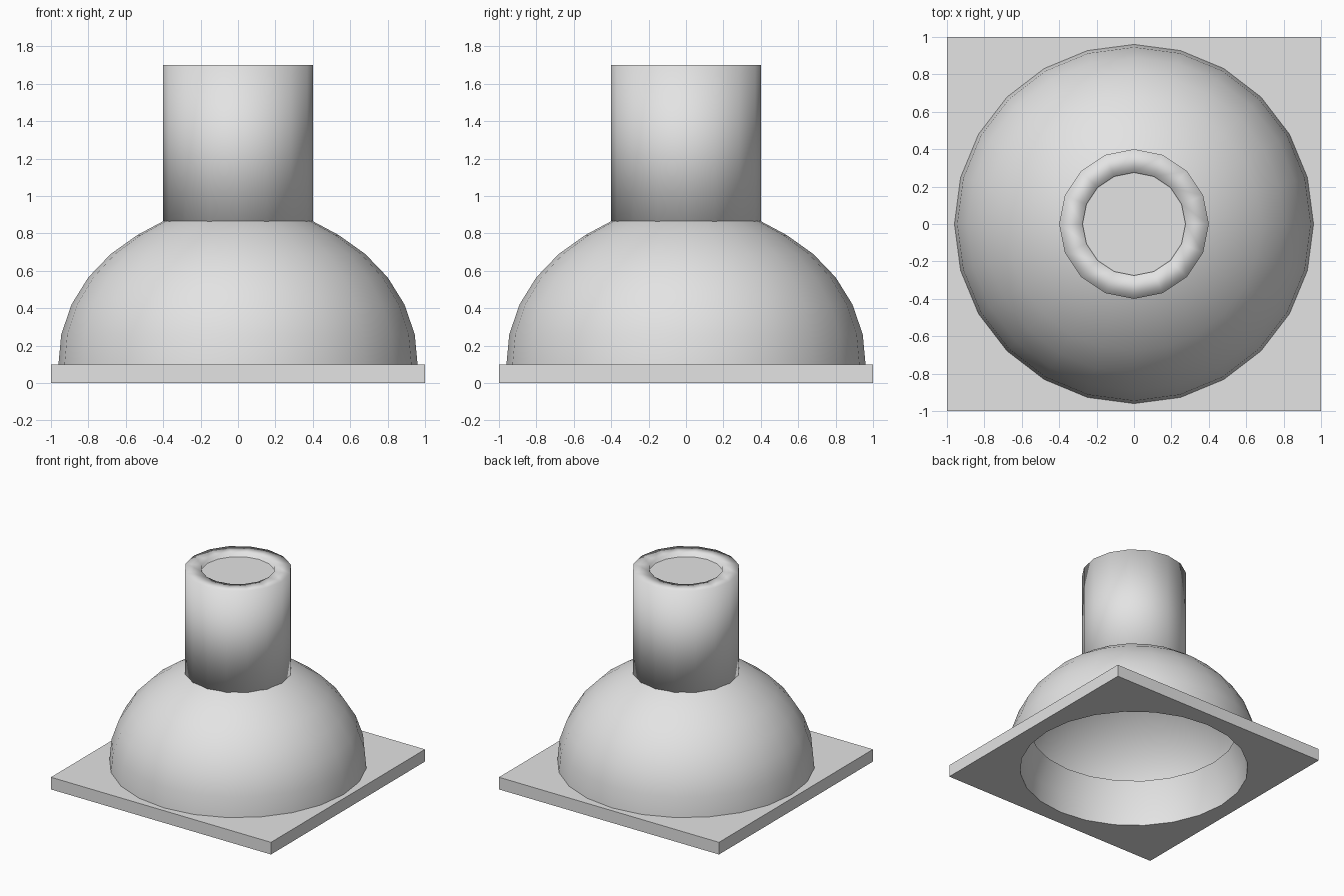
import bpy, bmesh, math

if "Cube" in bpy.data.objects:
    bpy.data.objects.remove(bpy.data.objects["Cube"])

grey = bpy.data.materials.new("light_grey")
grey.diffuse_color = (0.77, 0.77, 0.77, 1)
grey.use_nodes = True
grey.node_tree.nodes["Principled BSDF"].inputs["Base Color"].default_value = grey.diffuse_color


def square(a):
    return 1 / max(abs(math.cos(a)), abs(math.sin(a)))


def lathe(name, profile, sides, closed=False, angle=0):
    """Spin (radius, z) points; a zero radius is a pole, a callable radius varies by angle."""
    bm = bmesh.new()
    rings = []
    for r, z in profile:
        if r == 0:
            rings.append([bm.verts.new((0, 0, z))] * sides)
            continue
        ring = []
        for i in range(sides):
            a = math.tau * i / sides
            k = r(a) if callable(r) else r
            ring.append(bm.verts.new((k * math.cos(a), k * math.sin(a), z)))
        rings.append(ring)
    pairs = list(zip(rings, rings[1:]))
    if closed:
        pairs.append((rings[-1], rings[0]))
    # profiles run counter-clockwise in (radius, z), so faces point outward
    for lo, hi in pairs:
        for i in range(sides):
            j = (i + 1) % sides
            bm.faces.new(list(dict.fromkeys((lo[i], lo[j], hi[j], hi[i]))))
    mesh = bpy.data.meshes.new(name)
    bm.to_mesh(mesh)
    bm.free()
    mesh.materials.append(grey)
    ob = bpy.data.objects.new(name, mesh)
    bpy.context.collection.objects.link(ob)
    if angle:
        bpy.ops.object.select_all(action='DESELECT')
        ob.select_set(True)
        bpy.context.view_layer.objects.active = ob
        bpy.ops.object.shade_smooth_by_angle(angle=math.radians(angle))
    return ob


# Square base plate, open where the dome passes through
lathe("base_plate", [(0.87, 0), (square, 0), (square, 0.1), (0.955, 0.1)], 24)

# Inner lip that rises from the opening inside the dome
lathe("inner_lip", [(0.79, 0.345), (0.857, 0.16), (0.87, 0)], 24, angle=32)

# Dome skin up to the neck
lathe("dome", [
    (0.96, 0.1), (0.945, 0.26), (0.89, 0.42), (0.80, 0.565), (0.68, 0.69),
    (0.54, 0.79), (0.4, 0.865), (0.26, 0.91), (0, 0.93)], 24, angle=32)

# Thick-walled neck tube, fully smooth over its rim
lathe("neck", [(0.4, 0.8), (0.4, 1.7), (0.275, 1.7), (0.275, 0.8)],
      16, closed=True, angle=180)

# Flat cap set just below the neck rim
lathe("neck_cap", [(0.285, 1.67), (0, 1.67)], 16)
